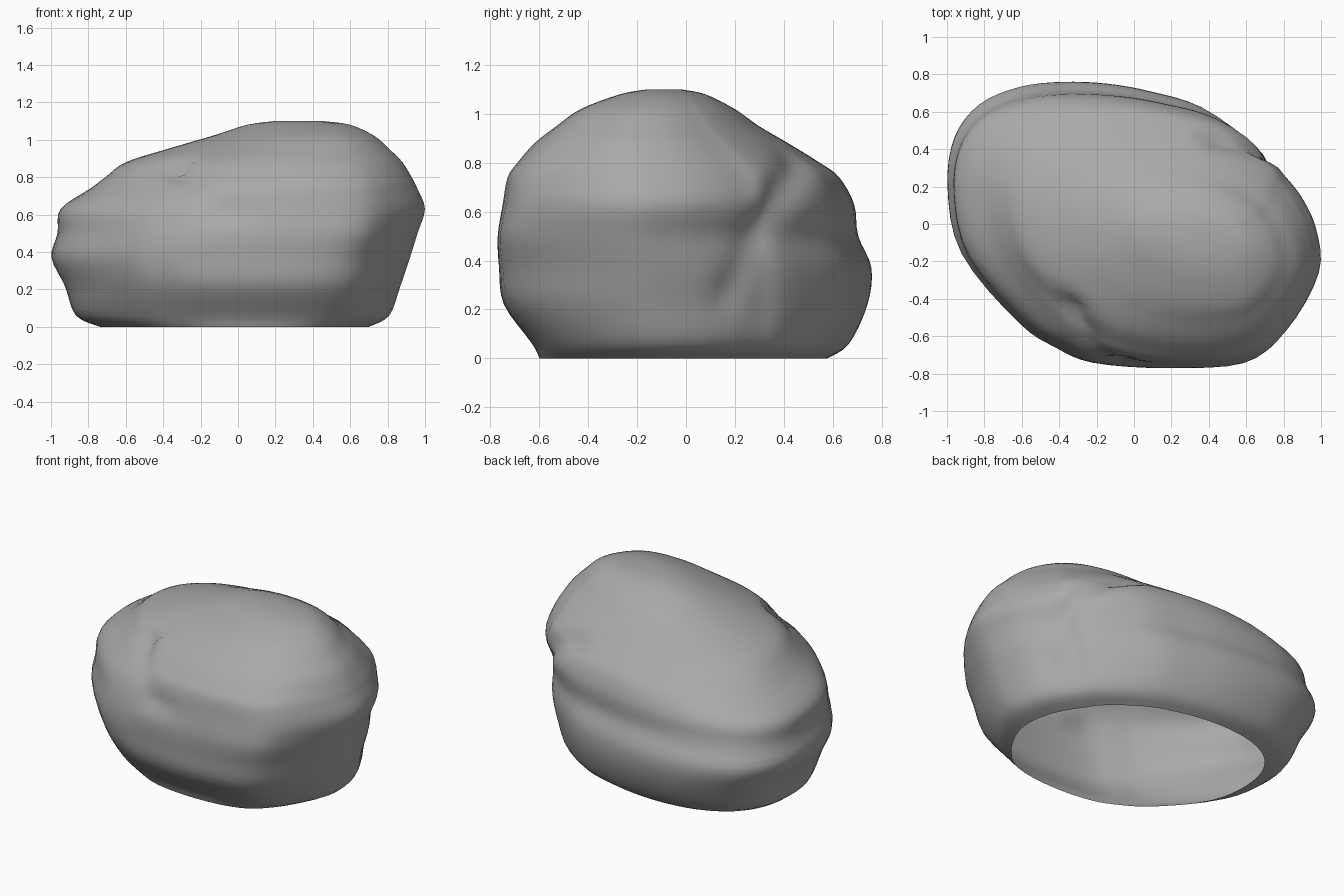
import bpy
import bmesh
import math
from mathutils import Vector
from mathutils.geometry import intersect_point_line

cube = bpy.data.objects.get("Cube")
if cube:
    bpy.data.objects.remove(cube, do_unlink=True)


def smooth_points(points, steps, closed):
    """Catmull-Rom interpolation of tuples of any length."""
    count = len(points)
    result = []

    def pick(i):
        return points[i % count] if closed else points[min(max(i, 0), count - 1)]

    for i in range(count if closed else count - 1):
        a, b, c, d = (pick(i + k) for k in (-1, 0, 1, 2))
        for s in range(steps):
            t = s / steps
            result.append(tuple(
                q + t / 2 * (r - p + t * (2 * p - 5 * q + 4 * r - w + t * (3 * (q - r) + w - p)))
                for p, q, r, w in zip(a, b, c, d)))
    if not closed:
        result.append(points[-1])
    return result


def normalised(points):
    """Stretch an outline to fill the square from -1 to 1."""
    low = [min(p[k] for p in points) for k in (0, 1)]
    high = [max(p[k] for p in points) for k in (0, 1)]
    return [tuple(2 * (p[k] - low[k]) / (high[k] - low[k]) - 1 for k in (0, 1)) for p in points]


def rounded(u, v, skew, amount):
    """Move an outline point towards a slanted ellipse."""
    angle = math.atan2((v + u * math.sin(skew)) / math.cos(skew), u)
    return (u + (math.cos(angle) - u) * amount,
            v + (math.sin(angle - skew) - v) * amount)


def carve(bm, path, depth, width):
    """Press a soft groove into the surface along a path."""
    path = [Vector(p) for p in path]
    bm.normal_update()
    moves = []
    for v in bm.verts:
        nearest = 9
        for a, b in zip(path, path[1:]):
            point, t = intersect_point_line(v.co, a, b)
            point = a.lerp(b, min(max(t, 0), 1))
            nearest = min(nearest, (v.co - point).length)
        moves.append(v.normal * -depth * math.exp(-(nearest / width) ** 2))
    for v, move in zip(bm.verts, moves):
        v.co += move


# Plan outline of the boulder, counter-clockwise
outline = [(1, -.24), (.98, 0), (.9, .17), (.8, .3), (.72, .42), (.43, .62), (.15, .7),
           (-.1, .745), (-.36, .76), (-.6, .74), (-.83, .65), (-.97, .47), (-1, .2),
           (-.92, -.15), (-.6, -.52), (-.4, -.65), (-.2, -.73), (.2, -.757),
           (.62, -.73), (.82, -.57)]
outline = normalised(smooth_points(outline, 4, True))

# Height, then the left-right and front-back limits of each level
levels = [(0, -.74, .7, -.6, .58), (.06, -.87, .81, -.63, .67), (.22, -.93, .87, -.745, .745),
          (.37, -1, .92, -.765, .76), (.5, -.965, .96, -.77, .705), (.63, -.95, 1, -.75, .69),
          (.74, -.79, .96, -.73, .63), (.8, -.71, .93, -.69, .55), (.88, -.6, .88, -.62, .42),
          (.95, -.38, .81, -.53, .3), (1.02, -.14, .73, -.43, .2), (1.08, .05, .6, -.27, .08),
          (1.1, .2, .45, -.16, -.02)]

bm = bmesh.new()
rings = []
for z, left, right, front, back in smooth_points(levels, 4, False):
    base_round = max(0, 1 - z / .5) * .5
    top_round = min(max((z - .5) / .4, 0), 1) * .65
    ring = []
    for u, v in outline:
        # Rounder foot and crown, both slanted like the outline
        u, v = rounded(u, v, .15, base_round)
        u, v = rounded(u, v, .2 - .08 * (u + v), top_round)
        ring.append(bm.verts.new(((left + right + u * (right - left)) / 2,
                                  (front + back + v * (back - front)) / 2, z)))
    rings.append(ring)

# Shell walls and crown; the underside stays open
for lower, upper in zip(rings, rings[1:]):
    for i in range(len(lower)):
        j = (i + 1) % len(lower)
        bm.faces.new((lower[i], lower[j], upper[j], upper[i]))
crown = bm.verts.new((.32, -.09, 1.1))
for i, vert in enumerate(rings[-1]):
    bm.faces.new((vert, rings[-1][(i + 1) % len(outline)], crown))

# Fold running over the back shoulder and down the left side
carve(bm, [(.45, .47, .82), (.6, .44, .76), (.74, .38, .64), (.84, .28, .42), (.84, .2, .25)],
      .045, .07)
# Shallow dent on the front face
carve(bm, [(-.32, -.43, .84), (-.24, -.54, .72), (-.05, -.7, .6)], .06, .06)

mesh = bpy.data.meshes.new("boulder")
bm.to_mesh(mesh)
bm.free()
for polygon in mesh.polygons:
    polygon.use_smooth = True
boulder = bpy.data.objects.new("boulder", mesh)
bpy.context.collection.objects.link(boulder)

# Plain stone colour
stone = bpy.data.materials.new("stone grey")
stone.use_nodes = True
colour = (.4, .4, .4, 1)
stone.diffuse_color = colour
stone.node_tree.nodes["Principled BSDF"].inputs["Base Color"].default_value = colour
mesh.materials.append(stone)
